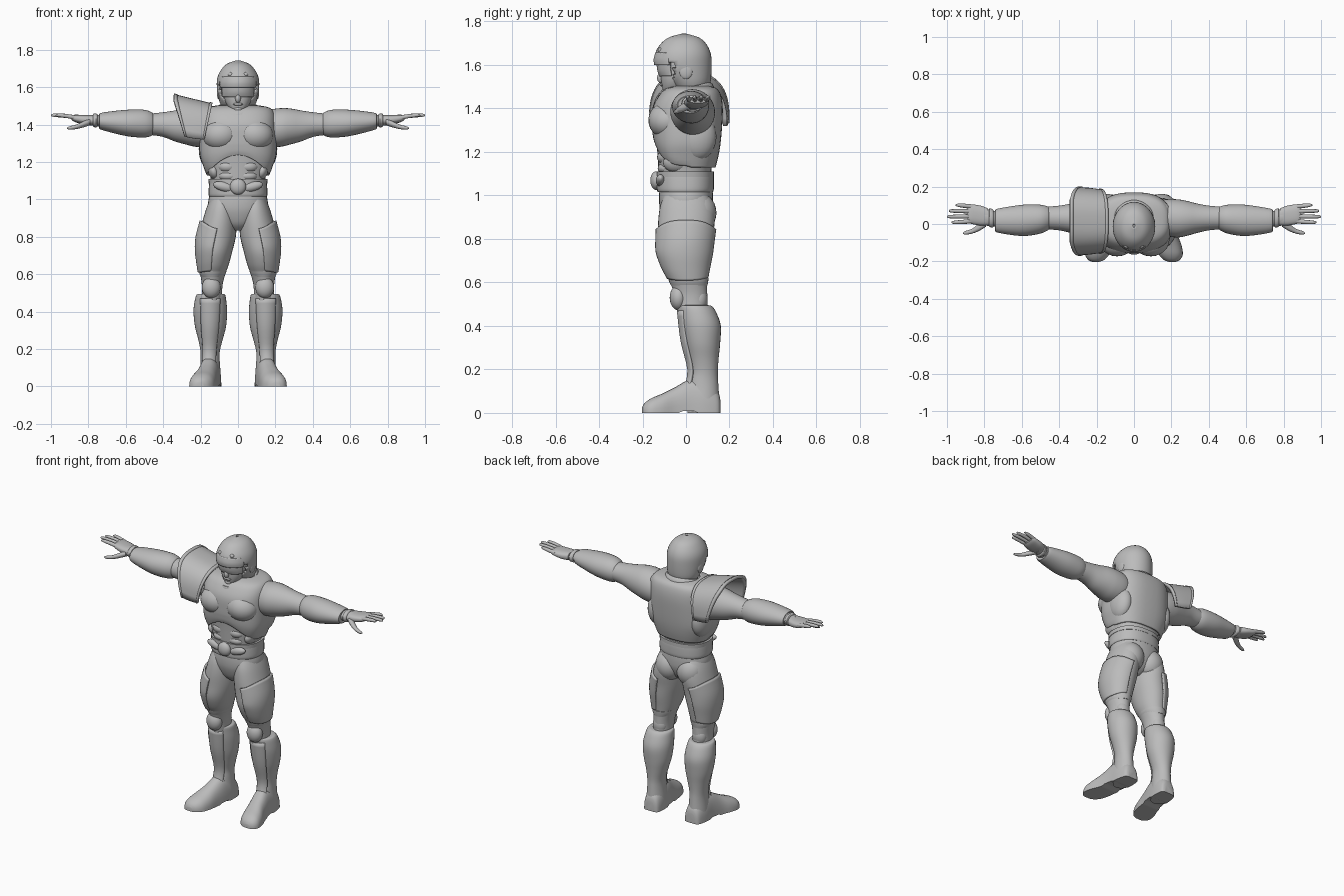
import bpy, bmesh, math
from mathutils import Vector, Matrix

grey = bpy.data.materials.new("plain_grey")
grey.diffuse_color = (0.5, 0.5, 0.5, 1)


def finish(name, bm, mirror=False, thick=0, angle=40):
    """Turn a bmesh into a shaded object, optionally a mirrored or thickened one."""
    bmesh.ops.recalc_face_normals(bm, faces=bm.faces)
    me = bpy.data.meshes.new(name)
    bm.to_mesh(me)
    bm.free()
    me.materials.append(grey)
    me.shade_smooth()
    me.set_sharp_from_angle(angle=math.radians(angle))
    ob = bpy.data.objects.new(name, me)
    bpy.context.collection.objects.link(ob)
    if thick:
        m = ob.modifiers.new("thickness", 'SOLIDIFY')
        m.thickness, m.offset = thick, 0
    if mirror:
        m = ob.modifiers.new("mirror", 'MIRROR')
        m.use_clip = False
    return ob


def spline(rings, steps):
    """Catmull-Rom interpolation between cross-sections."""
    r = [Vector(q) for q in rings]
    out = []
    for i in range(len(r) - 1):
        a, b, c, d = r[max(i - 1, 0)], r[i], r[i + 1], r[min(i + 2, len(r) - 1)]
        for k in range(steps):
            t = k / steps
            out.append(0.5 * (2 * b + (c - a) * t + (2 * a - 5 * b + 4 * c - d) * t * t
                              + (3 * b - a - 3 * c + d) * t ** 3))
    return out + [r[-1]]


def loft(name, axis, rings, n=32, steps=4, power=2.0, arc=None, keep=None, warp=None,
         caps=True, **kw):
    """Rings are (position, centre a, centre b, radius a, radius b) along an axis."""
    bm = bmesh.new()
    a0, a1 = [math.radians(v) for v in (arc or (0, 360))]
    count = n + 1 if arc else n
    rows = []
    for p, ca, cb, ra, rb in spline(rings, steps):
        row = []
        for j in range(count):
            t = a0 + (a1 - a0) * j / n
            c, s = math.cos(t), math.sin(t)
            a = ca + ra * math.copysign(abs(c) ** (2 / power), c)
            b = cb + rb * math.copysign(abs(s) ** (2 / power), s)
            co = Vector({'x': (p, a, b), 'y': (a, p, b), 'z': (a, b, p)}[axis])
            row.append(bm.verts.new(warp(co) if warp else co))
        rows.append(row)
    for r0, r1 in zip(rows, rows[1:]):
        for j in range(n):
            k = (j + 1) % count
            quad = (r0[j], r0[k], r1[k], r1[j])
            mid = sum((v.co for v in quad), Vector()) / 4
            if not keep or keep(mid):
                bm.faces.new(quad)
    if caps and not arc and not keep:
        bm.faces.new(rows[0])
        bm.faces.new(rows[-1])
    bmesh.ops.delete(bm, geom=[v for v in bm.verts if not v.link_faces], context='VERTS')
    return finish(name, bm, **kw)


def ball(name, loc, size, tilt=0, **kw):
    bm = bmesh.new()
    mat = Matrix.Translation(loc) @ Matrix.Rotation(tilt, 4, 'Y') @ Matrix.Diagonal((*size, 1))
    bmesh.ops.create_uvsphere(bm, u_segments=24, v_segments=14, radius=1, matrix=mat)
    return finish(name, bm, **kw)


def ring(name, loc, rx, ry, minor_w, minor_h, tilt, n=36, m=10):
    """An oval band around the neck, tipped forward."""
    bm = bmesh.new()
    rot = Matrix.Rotation(tilt, 3, 'X')
    g = []
    for i in range(n):
        t = 2 * math.pi * i / n
        row = []
        for j in range(m):
            u = 2 * math.pi * j / m
            w = minor_w * math.cos(u)
            v = Vector(((rx + w) * math.cos(t), (ry + w) * math.sin(t), minor_h * math.sin(u)))
            row.append(bm.verts.new(rot @ v + Vector(loc)))
        g.append(row)
    for i in range(n):
        for j in range(m):
            a, b = g[i], g[(i + 1) % n]
            bm.faces.new((a[j], b[j], b[(j + 1) % m], a[(j + 1) % m]))
    return finish(name, bm)


# ---- head: open helmet around a face
HELMET = [(1.49, 0, .025, .078, .07), (1.53, 0, .015, .095, .093), (1.6, 0, -.012, .107, .124),
          (1.65, 0, -.014, .104, .122), (1.69, 0, -.012, .085, .102), (1.72, 0, -.01, .055, .068),
          (1.738, 0, -.01, .006, .008)]
loft("helmet", 'z', HELMET, n=40, steps=5, thick=.012,
     keep=lambda c: not (c.z < 1.61 and c.y < -.055))
ball("helmet_crown", (0, -.01, 1.73), (.03, .035, .006))
loft("face", 'z', [(1.465, 0, -.07, .02, .025), (1.48, 0, -.062, .04, .043), (1.51, 0, -.05, .062, .062),
                   (1.55, 0, -.04, .075, .076), (1.62, 0, -.03, .08, .085)], power=2.2)
loft("goggles", 'z', [(1.55, 0, -.03, .088, .086), (1.575, 0, -.03, .09, .096),
                      (1.61, 0, -.03, .092, .1)], arc=(-155, -25), thick=.012)
loft("brow_guard", 'z', [(1.6, 0, -.014, .107, .127), (1.625, 0, -.014, .108, .13),
                         (1.655, 0, -.014, .103, .122)], arc=(-150, -30), thick=.01)
ball("brow_stud", (.04, -.118, 1.668), (.014, .012, .012), mirror=True)
ball("nose", (0, -.115, 1.54), (.015, .018, .024))
ball("lips", (0, -.108, 1.509), (.026, .013, .008))
ball("chin", (0, -.09, 1.482), (.028, .022, .016))
ball("ear_disc", (.103, .0, 1.57), (.01, .03, .035), mirror=True)
loft("neck", 'z', [(1.4, 0, .02, .1, .1), (1.46, 0, .02, .085, .085), (1.55, 0, .01, .072, .072)])
ring("collar", (0, .0, 1.465), .108, .115, .018, .03, .24)
ring("collar_lip", (0, .0, 1.435), .13, .135, .016, .016, .26)


# ---- torso: abdomen under an armoured vest whose front edge arches upward
def vest_arch(c):
    fade = max(0, min(1, (1.3 - c.z) / .17))
    if c.y < 0:
        c.z += .11 * fade * max(0, 1 - (c.x / .17) ** 2)
    return c


loft("abdomen", 'z', [(.98, 0, 0, .15, .12), (1.05, 0, -.002, .145, .12), (1.12, 0, -.005, .148, .122),
                      (1.2, 0, 0, .172, .132), (1.28, 0, 0, .18, .14)], power=2.3)
loft("vest", 'z', [(1.13, 0, -.003, .162, .133), (1.18, 0, 0, .18, .143), (1.24, 0, .003, .198, .15),
                   (1.32, 0, .005, .2, .155), (1.4, 0, .008, .197, .155), (1.455, 0, .018, .19, .138),
                   (1.485, 0, .025, .165, .115), (1.498, 0, .03, .1, .075)],
     n=48, power=2.6, warp=vest_arch, caps=False, thick=.012)
ball("chest_muscle", (.09, -.085, 1.345), (.1, .088, .085), tilt=.12, mirror=True)
ball("side_muscle", (.15, .05, 1.27), (.06, .09, .11), mirror=True)
ball("upper_belly", (.055, -.088, 1.175), (.055, .045, .036), mirror=True)
ball("lower_belly", (.05, -.088, 1.125), (.055, .042, .03), mirror=True)
ball("flank", (.13, -.045, 1.15), (.03, .06, .045), tilt=.3, mirror=True)
ball("trapezius", (.1, .06, 1.455), (.1, .075, .045), tilt=.1, mirror=True)

# ---- belt
loft("belt", 'z', [(1.015, 0, -.003, .154, .126), (1.03, 0, -.003, .158, .131), (1.08, 0, -.003, .155, .131),
                   (1.1, 0, -.003, .152, .127)], power=2.3)
loft("belt_rim", 'z', [(1.085, 0, -.003, .157, .132), (1.11, 0, -.003, .159, .132)], power=2.3, steps=1)
ball("buckle", (0, -.138, 1.068), (.043, .026, .043))
ball("buckle_wing", (.075, -.117, 1.068), (.06, .022, .025), tilt=-.25, mirror=True)

# ---- pelvis and buttocks
loft("pelvis", 'z', [(.835, 0, -.01, .03, .05), (.87, 0, -.003, .095, .092), (.93, 0, .0, .15, .118),
                     (.98, 0, .0, .16, .124), (1.03, 0, 0, .15, .122)], power=2.2)
ball("buttock", (.075, .055, .92), (.085, .085, .095), mirror=True)

# ---- legs
loft("thigh", 'z', [(1.0, .09, 0, .06, .1), (.95, .092, .003, .078, .122), (.88, .099, .002, .092, .13),
                    (.8, .112, -.004, .1, .125), (.72, .124, -.007, .093, .121), (.65, .13, 0, .08, .103),
                    (.6, .135, .012, .067, .085), (.54, .138, .022, .055, .076),
                    (.46, .14, .03, .055, .07)], mirror=True)


def plate_round(c):
    c.z = .745 + (c.z - .745) * (1 - .3 * min(1, abs(c.y) / .135) ** 3)
    return c


loft("thigh_plate", 'z', [(.61, .137, .008, .072, .09), (.66, .132, -.002, .085, .109),
                          (.73, .125, -.007, .1, .126), (.8, .115, -.005, .106, .131),
                          (.885, .103, .0, .096, .134)],
     arc=(-85, 85), warp=plate_round, thick=.012, mirror=True)
loft("knee_band", 'z', [(.585, .137, .015, .061, .084), (.605, .136, .012, .071, .09),
                        (.622, .134, .01, .073, .094)], steps=2, mirror=True)
ball("knee_pad", (.143, -.035, .53), (.05, .04, .058), mirror=True)
ball("knee_back", (.14, .06, .52), (.046, .04, .06), mirror=True)
loft("boot", 'z', [(.495, .145, .04, .062, .062), (.49, .145, .045, .076, .075), (.46, .147, .055, .084, .085),
                   (.4, .148, .068, .09, .092), (.32, .147, .075, .083, .082), (.25, .147, .08, .065, .07),
                   (.19, .149, .083, .052, .063), (.14, .149, .08, .051, .068), (.06, .149, .08, .057, .073),
                   (0, .149, .08, .058, .074)], mirror=True)
loft("shin_plate", 'z', [(.12, .155, .06, .045, .06), (.2, .152, .075, .046, .062),
                         (.33, .15, .06, .062, .078), (.47, .148, .045, .07, .08)],
     arc=(-135, -45), n=12, thick=.014, mirror=True)


def flat_sole(c):
    c.z = max(c.z, 0 if c.y > .04 or c.y < -.02 else .008)
    return c


loft("foot", 'y', [(.158, .145, 0, .03, .06), (.145, .145, 0, .05, .1), (.09, .149, 0, .06, .15),
                   (.02, .155, 0, .06, .155), (-.05, .168, 0, .062, .118), (-.11, .184, 0, .069, .088),
                   (-.16, .196, 0, .065, .067), (-.19, .202, 0, .045, .045), (-.202, .204, 0, .02, .025)],
     power=2.4, warp=flat_sole, mirror=True)

# ---- arms
loft("upper_arm", 'x', [(.1, .035, 1.38, .08, .08), (.17, .034, 1.38, .098, .1), (.23, .03, 1.385, .102, .103),
                        (.28, .03, 1.39, .094, .096), (.34, .031, 1.393, .078, .082),
                        (.4, .032, 1.4, .066, .066), (.47, .032, 1.402, .06, .057),
                        (.52, .03, 1.405, .055, .055)], mirror=True)
loft("forearm_guard", 'x', [(.455, .03, 1.403, .055, .054), (.46, .03, 1.403, .063, .062),
                            (.5, .026, 1.405, .077, .074), (.58, .02, 1.408, .084, .072),
                            (.66, .018, 1.413, .076, .06), (.735, .018, 1.418, .062, .044),
                            (.74, .018, 1.418, .05, .035)], mirror=True)
loft("wrist", 'x', [(.72, .025, 1.42, .044, .033), (.76, .03, 1.422, .042, .03), (.8, .038, 1.424, .046, .027)],
     mirror=True)
loft("glove_cuff", 'x', [(.752, .03, 1.422, .044, .033), (.758, .03, 1.422, .05, .037),
                         (.772, .034, 1.423, .05, .036), (.776, .034, 1.423, .044, .03)],
     steps=2, mirror=True)
loft("palm", 'x', [(.78, .038, 1.424, .045, .026), (.82, .045, 1.426, .053, .025), (.87, .053, 1.433, .052, .02),
                   (.89, .055, 1.437, .045, .012)], power=2.5, mirror=True)
for i, tip in enumerate((.955, .99, 1.0, .975)):
    y = .092 - .025 * i
    spread = (y - .054) * .15
    loft("finger_%d" % (i + 1), 'x', [(.86, y, 1.435, .012, .012), (.91, y + spread, 1.445, .0115, .0115),
                                      (tip - .015, y + spread * 1.5, 1.45, .009, .009),
                                      (tip, y + spread * 1.5, 1.449, .003, .003)],
         n=10, steps=3, mirror=True)
loft("thumb", 'x', [(.79, .01, 1.415, .024, .018), (.83, -.018, 1.4, .02, .016), (.865, -.038, 1.388, .013, .012),
                    (.9, -.047, 1.382, .01, .009), (.915, -.049, 1.381, .003, .003)],
     n=12, steps=3, mirror=True)


# ---- single flared shoulder guard with raised rims
def pad_slant(c):
    f = max(0, min(1, (1.53 - c.z) / .2))
    c.x += (-.225 - c.x) * .5 * f
    return c


loft("shoulder_guard", 'x', [(-.135, .015, 1.32, .162, .185), (-.24, .015, 1.325, .17, .205),
                             (-.34, .015, 1.335, .174, .22)],
     arc=(0, 180), power=2.7, warp=pad_slant, thick=.016)
for label, rim in (("inner_rim", [(-.133, .015, 1.32, .166, .19), (-.15, .015, 1.32, .167, .193)]),
                   ("outer_rim", [(-.325, .015, 1.333, .177, .221), (-.343, .015, 1.335, .178, .224)])):
    loft("shoulder_guard_" + label, 'x', rim, arc=(0, 180), power=2.7, steps=1, warp=pad_slant, thick=.016)
